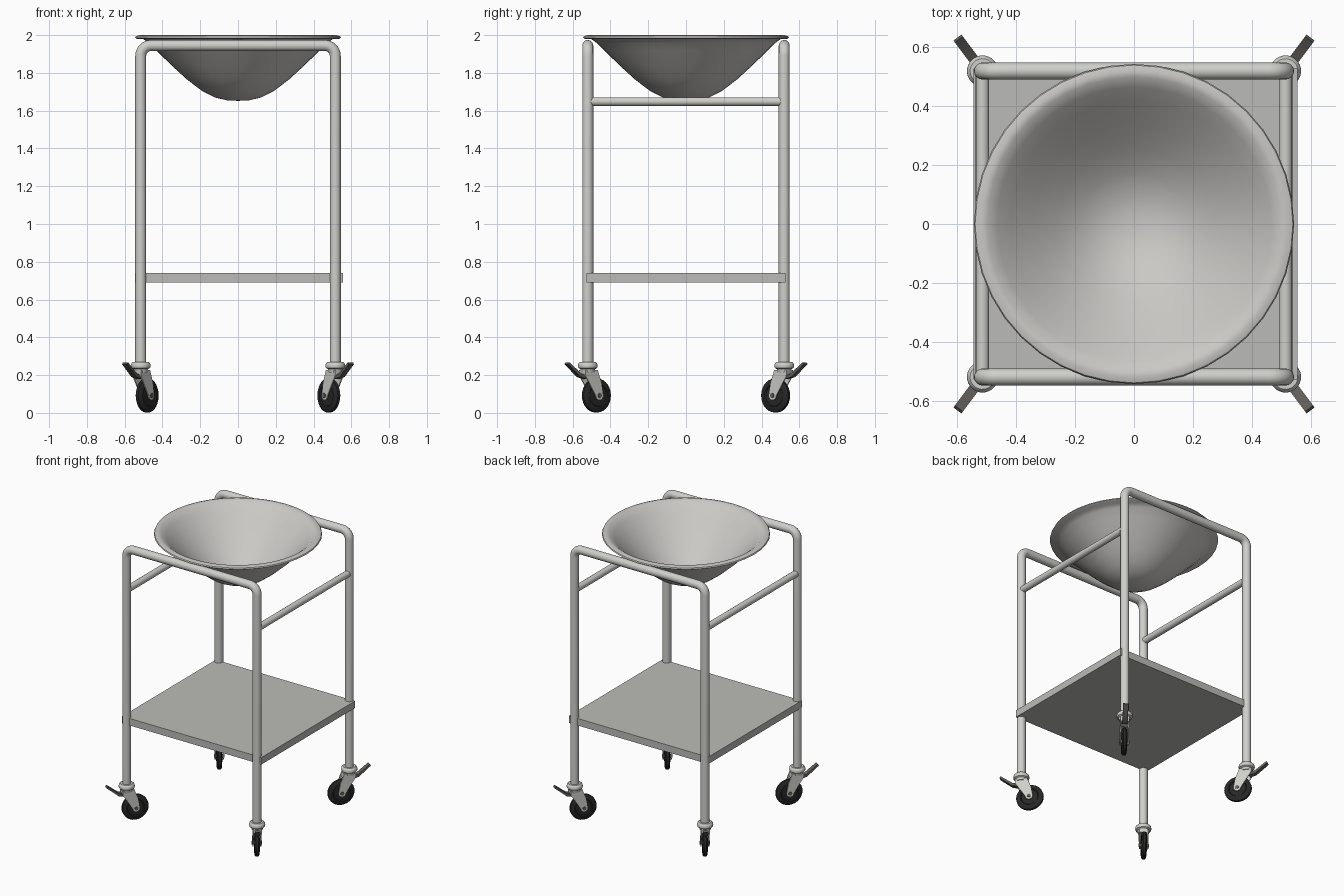
import bpy, bmesh, math
from mathutils import Vector, Matrix

cube = bpy.data.objects.get("Cube")
if cube:
    bpy.data.objects.remove(cube, do_unlink=True)


def material(name, rgb):
    m = bpy.data.materials.new(name)
    m.use_nodes = True
    m.diffuse_color = (*rgb, 1)
    m.node_tree.nodes["Principled BSDF"].inputs["Base Color"].default_value = (*rgb, 1)
    return m


TUBE = material("pale grey tube", (0.62, 0.62, 0.59))
BOWL = material("bowl steel", (0.59, 0.58, 0.56))
SHELF = material("shelf grey", (0.5, 0.5, 0.48))
RUBBER = material("black rubber", (0.02, 0.02, 0.02))
PEDAL = material("dark brake metal", (0.12, 0.11, 0.1))


def finish(bm, name, mat, matrix=None, smooth=True):
    bmesh.ops.recalc_face_normals(bm, faces=bm.faces)
    mesh = bpy.data.meshes.new(name)
    bm.to_mesh(mesh)
    bm.free()
    mesh.materials.append(mat)
    ob = bpy.data.objects.new(name, mesh)
    bpy.context.collection.objects.link(ob)
    if matrix:
        ob.matrix_world = matrix
    if smooth:
        bpy.ops.object.select_all(action='DESELECT')
        ob.select_set(True)
        bpy.context.view_layer.objects.active = ob
        bpy.ops.object.shade_smooth_by_angle(angle=math.radians(40))
    return ob


def lathe(name, profile, mat, steps=32, matrix=None):
    """Spin (radius, height) points about z."""
    bm = bmesh.new()
    verts = [bm.verts.new((r, 0, z)) for r, z in profile]
    edges = [bm.edges.new(p) for p in zip(verts, verts[1:])]
    bmesh.ops.spin(bm, geom=verts + edges, cent=(0, 0, 0), axis=(0, 0, 1),
                   angle=math.tau, steps=steps, use_duplicate=False)
    bmesh.ops.remove_doubles(bm, verts=bm.verts, dist=0.0005)
    return finish(bm, name, mat, matrix)


def tube(name, points, radius, mat, sides=16):
    """Sweep a circle along a planar path, mitring at each point."""
    pts = [Vector(p) for p in points]
    bm = bmesh.new()
    side = None
    rings = []
    for i, p in enumerate(pts):
        tangent = (pts[min(i + 1, len(pts) - 1)] - pts[max(i - 1, 0)]).normalized()
        if side is None:
            side = Vector((0, 1, 0)) if abs(tangent.y) < 0.5 else Vector((1, 0, 0))
        up = tangent.cross(side)
        angles = [math.tau * k / sides for k in range(sides)]
        rings.append([bm.verts.new(p + radius * (math.cos(a) * side + math.sin(a) * up))
                      for a in angles])
    for a, b in zip(rings, rings[1:]):
        for k in range(sides):
            n = (k + 1) % sides
            bm.faces.new((a[k], a[n], b[n], b[k]))
    bm.faces.new(rings[0])
    bm.faces.new(rings[-1])
    return finish(bm, name, mat)


def plate(name, outline, y0, y1, mat, matrix):
    """Extrude an (x, z) outline from y0 to y1."""
    bm = bmesh.new()
    face = bm.faces.new([bm.verts.new((x, y0, z)) for x, z in outline])
    ext = bmesh.ops.extrude_face_region(bm, geom=[face])
    new = [v for v in ext["geom"] if isinstance(v, bmesh.types.BMVert)]
    bmesh.ops.translate(bm, verts=new, vec=(0, y1 - y0, 0))
    return finish(bm, name, mat, matrix)


LEG_X, LEG_Y, TOP, BEND = 0.515, 0.52, 1.945, 0.055

# Front and back bent tube frames
arc = [(LEG_X - BEND + BEND * math.cos(a), TOP - BEND + BEND * math.sin(a))
       for a in [math.pi / 2 * k / 8 for k in range(9)]]
half = [(LEG_X, 0.25)] + arc
path = half + [(-x, z) for x, z in reversed(half)]
for label, y in (("front", -LEG_Y), ("back", LEG_Y)):
    tube(label + "_frame", [(x, y, z) for x, z in path], 0.029, TUBE)

# Side rails joining the frames
for label, x in (("right", -LEG_X), ("left", LEG_X)):
    tube(label + "_rail", [(x, -LEG_Y, 1.648), (x, LEG_Y, 1.648)], 0.023, TUBE)

# Lower shelf
bm = bmesh.new()
bmesh.ops.create_cube(bm, size=1, matrix=Matrix.Translation((0.005, 0, 0.715))
                      @ Matrix.Diagonal((1.1, 1.056, 0.05, 1)))
finish(bm, "shelf", SHELF, smooth=False)

# Bowl: outer skin, rolled rim, inner skin
outer = [(0, 1.652), (0.06, 1.655), (0.12, 1.669), (0.19, 1.704), (0.27, 1.765),
         (0.35, 1.838), (0.43, 1.916), (0.475, 1.96), (0.5, 1.978)]
rim = [(0.535, 1.98), (0.544, 1.986), (0.54, 1.994), (0.52, 2.0), (0.5, 1.996)]
inner = [(max(r - 0.01, 0), z + 0.008) for r, z in reversed(outer[:-1])]
lathe("bowl", outer + rim + inner, BOWL, 40)

# Corner casters, built with local x pointing outward
WHEEL_X, WHEEL_Z = -0.057, 0.092
for fb, sy in (("front", -1), ("back", 1)):
    for lr, sx in (("right", -1), ("left", 1)):
        tag = f"{fb}_{lr}_"
        place = (Matrix.Translation((sx * LEG_X, sy * LEG_Y, 0))
                 @ Matrix.Rotation(math.atan2(0.8 * sy, 0.6 * sx), 4, 'Z'))

        # Swivel collar
        lathe(tag + "collar", [(0, 0.215), (0.036, 0.215), (0.04, 0.232), (0.05, 0.238),
                               (0.053, 0.248), (0.05, 0.262), (0.042, 0.27), (0, 0.27)],
              TUBE, 24, place)

        # Tyre with a recessed hub
        axle = place @ Matrix.Translation((WHEEL_X, 0, WHEEL_Z)) @ Matrix.Rotation(math.pi / 2, 4, 'X')
        side = [(0, 0.012), (0.055, 0.012), (0.06, 0.018), (0.08, 0.016), (0.09, 0.008)]
        lathe(tag + "wheel", side + [(r, -h) for r, h in reversed(side)], RUBBER, 28, axle)
        lathe(tag + "axle", [(0, -0.034), (0.012, -0.034), (0.012, 0.034), (0, 0.034)],
              PEDAL, 12, axle)

        # Fork: two tapered cheeks with rounded ends, and a crown
        foot = [(WHEEL_X + 0.025 * math.cos(a), WHEEL_Z + 0.025 * math.sin(a))
                for a in [math.radians(180 + 22 * k) for k in range(9)]]
        cheek = [(-0.045, 0.225), (-0.07, 0.16)] + foot + [(0.005, 0.15), (0.035, 0.195), (0.036, 0.225)]
        for part, y in (("a", -0.029), ("b", 0.022)):
            plate(tag + "fork_" + part, cheek, y, y + 0.007, TUBE, place)
        plate(tag + "fork_crown", [(-0.045, 0.228), (-0.05, 0.195), (0.035, 0.195), (0.036, 0.228)],
              -0.028, 0.028, TUBE, place)

        # Brake pedal, sloping up and outward
        plate(tag + "brake_pedal", [(0.02, 0.2), (0.02, 0.18), (0.06, 0.19), (0.142, 0.258),
                                    (0.134, 0.268), (0.055, 0.208)],
              -0.017, 0.017, PEDAL, place)
